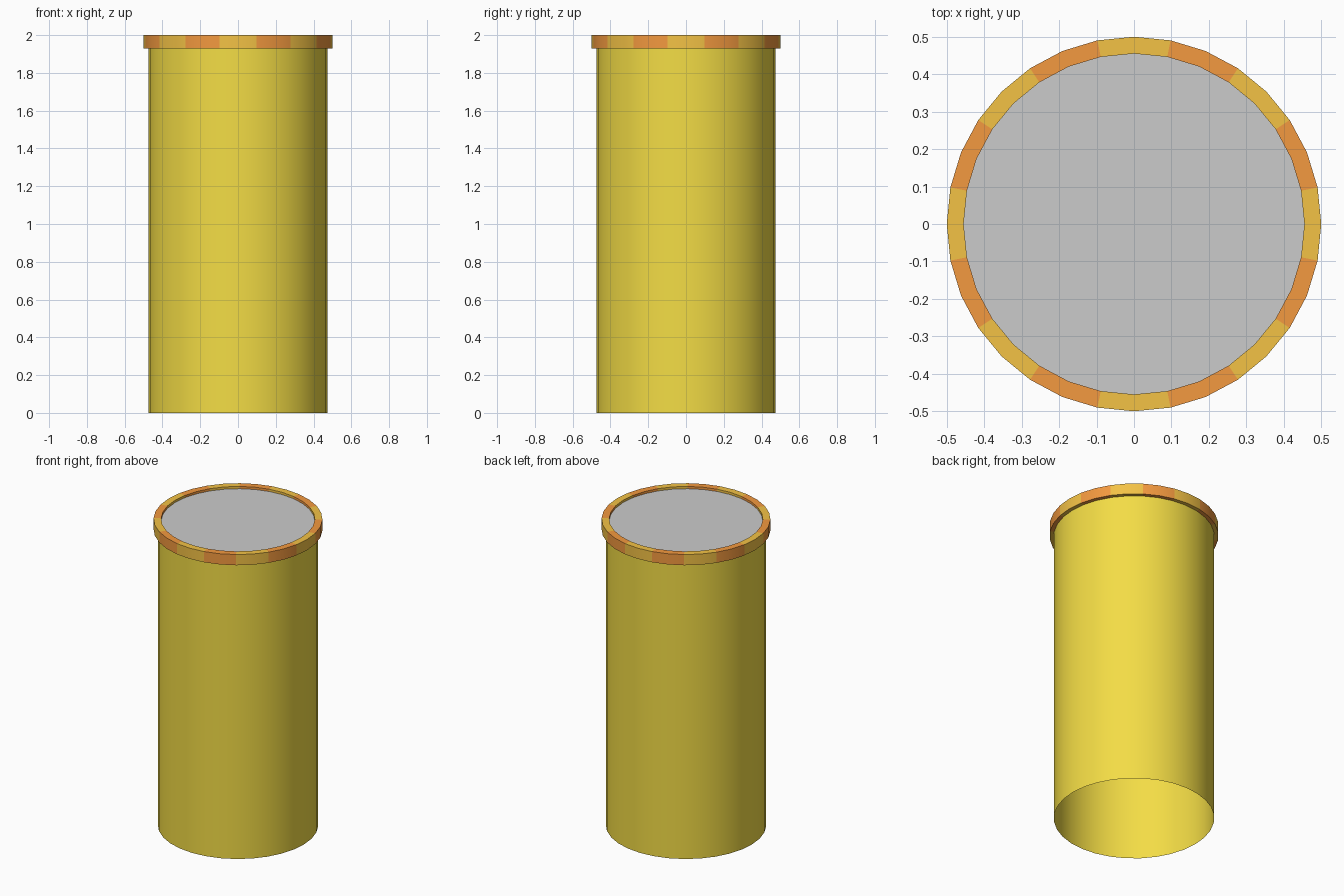
import bpy
import bmesh
from math import cos, sin, pi

if "Cube" in bpy.data.objects:
    bpy.data.objects.remove(bpy.data.objects["Cube"])

N = 32  # sides around the cylinder


def material(name, rgb):
    m = bpy.data.materials.new(name)
    m.diffuse_color = (*rgb, 1.0)
    m.use_nodes = True
    m.node_tree.nodes["Principled BSDF"].inputs["Base Color"].default_value = m.diffuse_color
    return m


yellow = material("yellow", (0.90, 0.72, 0.06))
amber = material("amber", (0.90, 0.54, 0.06))
red = material("red_orange", (0.90, 0.32, 0.05))


def lathe(name, profile, mats, closed=False, pick=lambda i: 0):
    """Spin a list of (radius, z) points around z."""
    bm = bmesh.new()
    rings = [[bm.verts.new((r * cos(2 * pi * i / N), r * sin(2 * pi * i / N), z))
              for i in range(N)] for r, z in profile]
    count = len(rings)
    for k in range(count if closed else count - 1):
        a, b = rings[k], rings[(k + 1) % count]
        for i in range(N):
            j = (i + 1) % N
            f = bm.faces.new((a[i], a[j], b[j], b[i]))
            f.material_index = pick(i)
    return finish(name, bm, mats)


def finish(name, bm, mats):
    me = bpy.data.meshes.new(name)
    bm.to_mesh(me)
    bm.free()
    for m in mats:
        me.materials.append(m)
    ob = bpy.data.objects.new(name, me)
    bpy.context.collection.objects.link(ob)
    bpy.ops.object.select_all(action='DESELECT')
    ob.select_set(True)
    bpy.context.view_layer.objects.active = ob
    bpy.ops.object.shade_smooth_by_angle(angle=pi / 6)
    return ob


# Open-bottomed tube body
lathe("body", [(0.475, 0.0), (0.475, 1.985)], [yellow])

# Rim in alternating two-segment colour blocks
lathe("rim", [(0.455, 1.93), (0.50, 1.93), (0.50, 2.0), (0.455, 2.0)],
      [amber, red], closed=True, pick=lambda i: ((i + 1) // 2) % 2)

# Grey top surface, slightly recessed in the rim
bm = bmesh.new()
bm.faces.new([bm.verts.new((0.475 * cos(2 * pi * i / N),
                            0.475 * sin(2 * pi * i / N), 1.985)) for i in range(N)])
finish("top_surface", bm, [])
